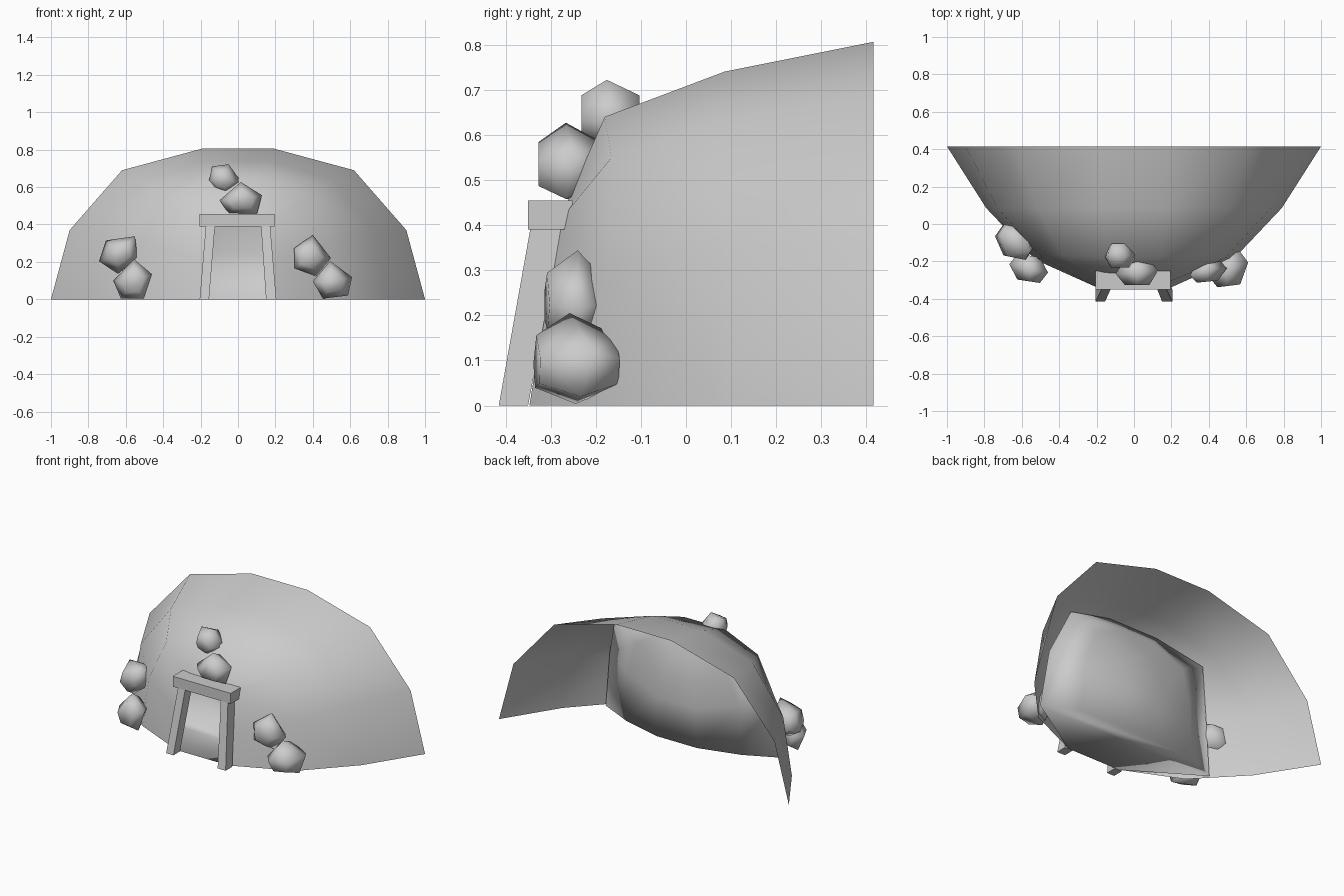
import bpy, bmesh, math

if "Cube" in bpy.data.objects:
    bpy.data.objects.remove(bpy.data.objects["Cube"])


def finish(bm, name, angle=None):
    me = bpy.data.meshes.new(name)
    bm.to_mesh(me)
    bm.free()
    ob = bpy.data.objects.new(name, me)
    bpy.context.collection.objects.link(ob)
    if angle:
        bpy.ops.object.select_all(action='DESELECT')
        ob.select_set(True)
        bpy.context.view_layer.objects.active = ob
        bpy.ops.object.shade_smooth_by_angle(angle=math.radians(angle))
    return ob


def loft(name, rings, angle, cap=False):
    """Loft half arches (right side, ground to crown), mirrored in x."""
    bm = bmesh.new()
    rows = []
    for r in rings:
        full = list(r) + [(-x, y, z) for x, y, z in reversed(r)]
        rows.append([bm.verts.new(p) for p in full])
    for a, b in zip(rows, rows[1:]):
        for i in range(len(a) - 1):
            bm.faces.new((a[i], b[i], b[i + 1], a[i + 1]))
    if cap:  # end wall and ground plate
        e = rows[-1]
        for i in range(len(e) // 2 - 1):
            bm.faces.new((e[i], e[-1 - i], e[-2 - i], e[i + 1]))
        for a, b in zip(rows, rows[1:]):
            bm.faces.new((a[0], a[-1], b[-1], b[0]))
    bmesh.ops.recalc_face_normals(bm, faces=bm.faces)
    # keep the outer shell facing up and out
    if not cap:
        up = sum(f.normal.z * f.calc_area() for f in bm.faces)
        if up < 0:
            bmesh.ops.reverse_faces(bm, faces=bm.faces)
    return finish(bm, name, angle)


# hill shell, open at the back, with a doorway in front
door = [(.18, -.347, 0), (.175, -.315, .2), (.155, -.28, .41), (.06, -.275, .425)]
loft("hill", [
    [(1, .415, 0), (.9, .415, .37), (.62, .415, .69), (.19, .415, .806)],
    [(.79, .085, 0), (.73, .085, .35), (.52, .085, .63), (.17, .085, .74)],
    [(.53, -.19, 0), (.49, -.18, .3), (.38, -.165, .55), (.14, -.18, .64)],
    door], 60)

# cave chamber behind the doorway
loft("cave_interior", [
    door,
    [(.61, -.08, 0), (.565, -.055, .35), (.475, .025, .6), (.17, -.01, .685)],
    [(.40, .02, 0), (.38, .03, .3), (.31, .045, .52), (.12, .03, .62)],
    [(.14, .09, 0), (.13, .1, .25), (.11, .09, .4), (.05, .07, .5)]], 179, cap=True)


def block(name, bottom, top, z0, z1):
    """Box between two (x0, x1, y0, y1) rectangles."""
    bm = bmesh.new()
    bmesh.ops.create_cube(bm, size=1)
    for v in bm.verts:
        x0, x1, y0, y1 = top if v.co.z > 0 else bottom
        v.co = (x1 if v.co.x > 0 else x0, y1 if v.co.y > 0 else y0,
                z1 if v.co.z > 0 else z0)
    return finish(bm, name)


# timber frame
beam = (-.205, .195, -.35, -.252)
block("lintel_beam", beam, beam, .39, .455)
block("right_post", (.15, .205, -.415, -.35), (.123, .172, -.345, -.275), 0, .392)
block("left_post", (-.205, -.155, -.415, -.35), (-.172, -.123, -.345, -.275), 0, .392)


def rock(name, outline, y0, y1, turn=0):
    """Boulder hull: five-sided front outline, smaller rings fore and aft."""
    n = len(outline)
    cx = sum(p[0] for p in outline) / n
    cz = sum(p[1] for p in outline) / n
    cy, h = (y0 + y1) / 2, (y1 - y0) / 2
    bm = bmesh.new()
    for i, (x, z) in enumerate(outline):
        dx, dz = x - cx, z - cz
        bm.verts.new((x, cy + turn * dx + (.12 if i % 2 else -.12) * h, z))
        for s, k in ((-1, .58), (1, .58)):
            bm.verts.new((cx + k * dx, cy + s * h * .95 + turn * k * dx * .5, cz + k * dz))
    bmesh.ops.convex_hull(bm, input=bm.verts)
    bmesh.ops.dissolve_limit(bm, angle_limit=.05, verts=bm.verts, edges=bm.edges)
    return finish(bm, name, 75)


# boulder pairs: left, above the frame, right
rock("left_boulder_upper", [(-.743, .203), (-.706, .315), (-.551, .337),
                            (-.537, .22), (-.642, .136)], -.185, -.01, -.4)
rock("left_boulder_lower", [(-.556, .215), (-.46, .134), (-.503, .003),
                            (-.626, .003), (-.667, .1)], -.31, -.165, -.3)
rock("top_boulder_upper", [(-.155, .635), (-.139, .71), (-.05, .722),
                           (.02, .625), (-.06, .562), (-.134, .588)], -.235, -.1)
rock("top_boulder_lower", [(.015, .627), (.128, .556), (.102, .458),
                           (-.05, .458), (-.098, .53)], -.33, -.185)
rock("right_boulder_upper", [(.3, .273), (.4, .344), (.497, .22),
                             (.417, .124), (.303, .166)], -.312, -.19, .2)
rock("right_boulder_lower", [(.492, .205), (.61, .118), (.588, .02),
                             (.455, .004), (.4, .095)], -.335, -.15, .25)
